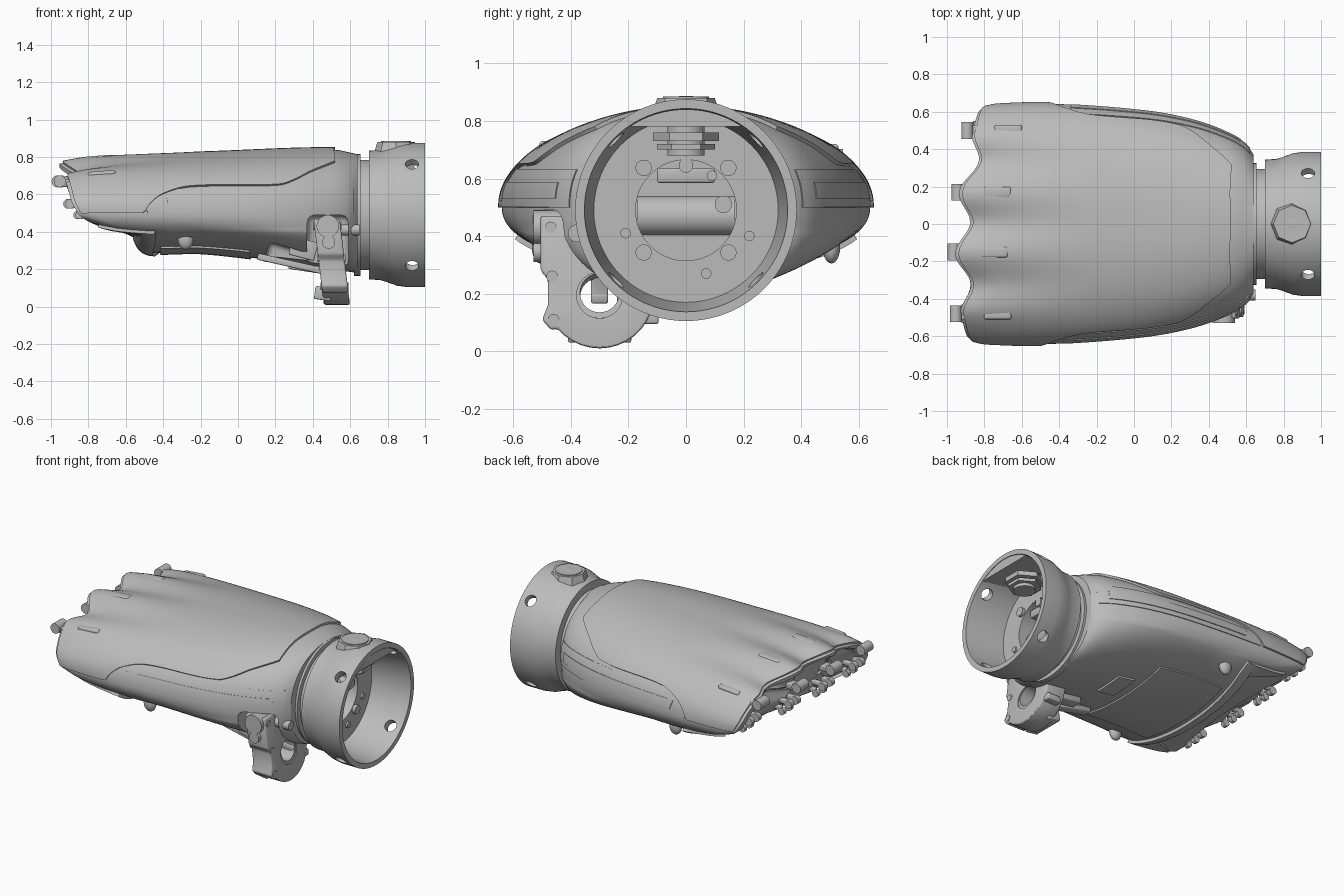
import bpy, bmesh
from math import sin, cos, pi, radians, acos, asin, copysign
from mathutils import Matrix, Vector

if "Cube" in bpy.data.objects:
    bpy.data.objects.remove(bpy.data.objects["Cube"])

grey = bpy.data.materials.new("satin_grey")
grey.use_nodes = True
grey.diffuse_color = (0.5, 0.5, 0.5, 1)
grey.node_tree.nodes["Principled BSDF"].inputs["Base Color"].default_value = (0.5, 0.5, 0.5, 1)
parts = []


def add(name, bm):
    """Turn a bmesh into a finished grey object."""
    bmesh.ops.recalc_face_normals(bm, faces=bm.faces)
    me = bpy.data.meshes.new(name)
    bm.to_mesh(me)
    bm.free()
    ob = bpy.data.objects.new(name, me)
    bpy.context.collection.objects.link(ob)
    me.materials.append(grey)
    parts.append(ob)
    return ob


def apply(ob):
    bpy.context.view_layer.objects.active = ob
    for m in list(ob.modifiers):
        bpy.ops.object.modifier_apply(modifier=m.name)


def cut(ob, cutter):
    m = ob.modifiers.new("cut", 'BOOLEAN')
    m.object, m.solver = cutter, 'EXACT'
    apply(ob)
    parts.remove(cutter)
    bpy.data.objects.remove(cutter)


def bevel(ob, width):
    m = ob.modifiers.new("bevel", 'BEVEL')
    m.width, m.segments = width, 3
    apply(ob)


def box(name, centre, size, tilt=0, soft=0.008):
    bm = bmesh.new()
    bmesh.ops.create_cube(bm, size=1, matrix=Matrix.Translation(centre)
                          @ Matrix.Rotation(tilt, 4, 'Y') @ Matrix.Diagonal((*size, 1)))
    ob = add(name, bm)
    bevel(ob, soft)
    return ob


def rod(name, centre, axis, r, length, r2=None, sides=32):
    bm = bmesh.new()
    turn = Vector((0, 0, 1)).rotation_difference(Vector(axis)).to_matrix().to_4x4()
    bmesh.ops.create_cone(bm, cap_ends=True, segments=sides, radius1=r, radius2=r2 or r,
                          depth=length, matrix=Matrix.Translation(centre) @ turn)
    return add(name, bm)


def ball(name, centre, size):
    bm = bmesh.new()
    bmesh.ops.create_uvsphere(bm, u_segments=24, v_segments=12, radius=1,
                              matrix=Matrix.Translation(centre) @ Matrix.Diagonal((*size, 1)))
    return add(name, bm)


def grid(rows, closed=False):
    bm = bmesh.new()
    vs = [[bm.verts.new(p) for p in row] for row in rows]
    n = len(rows[0])
    for a, b in zip(vs, vs[1:]):
        for j in range(n if closed else n - 1):
            k = (j + 1) % n
            bm.faces.new((a[j], a[k], b[k], b[j]))
    return bm, vs


def lathe(name, profile, steps=80):
    """Spin a closed (x, radius) profile round the wrist axis."""
    rows = [[(x, r * cos(2 * pi * i / steps), AXIS_Z + r * sin(2 * pi * i / steps))
             for i in range(steps)] for x, r in profile + profile[:1]]
    bm, _ = grid(rows, True)
    bmesh.ops.remove_doubles(bm, verts=bm.verts, dist=1e-5)
    return add(name, bm)


def extrude(name, outline, x0, x1, shear=0):
    """Extrude a (y, z) outline along x, leaning with height."""
    bm = bmesh.new()
    ends = [[bm.verts.new((x + shear * z, y, z)) for y, z in outline] for x in (x0, x1)]
    for e in ends:
        bm.faces.new(e)
    n = len(outline)
    for i in range(n):
        k = (i + 1) % n
        bm.faces.new((ends[0][i], ends[0][k], ends[1][k], ends[1][i]))
    return add(name, bm)


def look(table, t):
    """Smooth curve through the table's points."""
    t = min(max(t, table[0][0]), table[-1][0])
    i = next(k for k in range(len(table) - 1) if t <= table[k + 1][0])

    def slope(k):
        (a, p), (b, q) = table[max(k - 1, 0)], table[min(k + 1, len(table) - 1)]
        return (q - p) / (b - a)
    (a, p), (b, q) = table[i], table[i + 1]
    d = b - a
    s = (t - a) / d
    return (p + (q - p) * s * s * (3 - 2 * s)
            + d * s * (1 - s) * (slope(i) * (1 - s) - slope(i + 1) * s))


# Hand shape: u runs from knuckles (0) to wrist (1), angle runs round the section
AXIS_Z, MID, POW, END = 0.49, 0.5, 2.2, 0.64
WIDTH = [(0, .618), (.05, .632), (.25, .638), (.6, .60), (.78, .55), (.91, .48), (.975, .42), (1, .37)]
TOP = [(0, .77), (.1, .795), (.5, .82), (.91, .84), (1, .815)]
BOTTOM = [(0, .40), (.03, .32), (.08, .29), (.3, .29), (.6, .25), (1, .18)]
SLANT = [(.40, .36), (.42, .21), (.46, .11), (.5, .07), (.6, .04), (.75, 0)]
EDGE = [(0, .5), (.23, .5), (.27, .55), (.32, .6), (.42, .64), (.73, .65), (.79, .68), (.84, .72), (.92, .77)]
FINGERS = (.5, .17, -.15, -.48)


def ripple(y):
    return cos(2 * pi * (y - .17) / .327)


def front(y, z):
    y = min(max(y, -.5), .51)
    wave = min(1, max(0, (z - .42) / .15))
    return -.915 + .06 * y + .15 * y * y - .035 * wave * ripple(y) + look(SLANT, z)


def surf(u, a, off=0.0, scale=1.0, sink=0.0):
    c, s = cos(a), sin(a)
    h = (look(TOP, u) - MID if s > 0 else MID - look(BOTTOM, u)) + off
    y = (look(WIDTH, u) + off) * copysign(abs(c) ** (2 / POW), c)
    z = MID + h * copysign(abs(s) ** (2 / POW), s)
    z += .02 * (ripple(y) - 1) * max(0, s) * max(0, 1 - u / .45) ** 1.3
    y, z = y * scale, .58 + (z - .58) * scale
    x = front(y, z) + sink
    return (x + (END - x) * u, y, z)


def angle_at(u, z):
    return asin(min(1, max(0, (z - MID) / (look(TOP, u) - MID)) ** (POW / 2)))


def patch(name, u0, u1, lo, hi, off, thick, nu=40, na=40):
    """Thin plate following the hand, between two angle functions of u."""
    rows = []
    for i in range(nu + 1):
        u = u0 + (u1 - u0) * i / nu
        a, b = lo(u), hi(u)
        rows.append([surf(u, a + (b - a) * j / na, off) for j in range(na + 1)])
    ob = add(name, grid(rows)[0])
    m = ob.modifiers.new("thickness", 'SOLIDIFY')
    m.thickness, m.offset = thick, 0
    apply(ob)


# Main hand body with recessed knuckle face and thumb opening
N = 128
angles = [2 * pi * j / N for j in range(N)]
rows = [[surf(0, a, 0, s, d) for a in angles]
        for s, d in ((.02, .04), (.3, .04), (.6, .04), (.85, .04), (.9, 0))]
rows += [[surf(i / 60, a) for a in angles] for i in range(61)]
bm, vs = grid(rows, True)
bm.faces.new(vs[0])
bm.faces.new(vs[-1])
body = add("palm_body", bm)
cut(body, box("thumb_recess_cutter", (.48, -.5, .22), (.22, .56, .54), 0, .04))
cut(body, box("palm_edge_cutter", (.27, -.52, .16), (.3, .5, .3), .3, .03))

# Outer shell, side bands and strips, palm plate and front lip
patch("back_shell", .012, .92, lambda u: angle_at(u, look(EDGE, u)),
      lambda u: pi - angle_at(u, look(EDGE, u)), .006, .014, 70, 110)
for side, name in ((0, "left"), (1, "right")):
    def turn(a, side=side):
        return pi - a if side else a
    patch(name + "_band", .25, .985, lambda u: turn(0),
          lambda u: turn(angle_at(u, min(look(EDGE, u), .63))), .001, .008, 50, 8)
    patch(name + "_strip", .335, .95, lambda u: turn(angle_at(u, .53)),
          lambda u: turn(angle_at(u, .585)), .005, .009, 50, 4)
patch("palm_plate", .12, .52, lambda u: radians(236), lambda u: radians(302), .004, .012)
patch("palm_latch", .58, .68, lambda u: radians(268), lambda u: radians(285), .004, .016, 8, 8)
patch("front_lip", .01, .09, lambda u: radians(205), lambda u: radians(335), .006, .028, 10, 60)

# Knuckle slots and finger hinges
for y in FINGERS:
    u = .13
    a = acos(copysign((abs(y) / look(WIDTH, u)) ** (POW / 2), y))
    p = surf(u, a)
    box("knuckle_slot", (p[0], y, p[2]), (.15, .06, .03), -.08, .013)
    x = front(y, .67)
    rod("hinge_barrel", (x - .03, y, .67), (0, 1, 0), .032, .09)
    box("hinge_arm", (x + .02, y, .66), (.1, .06, .04))
    for dy in (-.035, .035):
        x = front(y, .55)
        rod("hinge_ring", (x - .01, y + dy, .55), (0, 1, 0), .026, .03)
        box("hinge_lug", (x + .03, y + dy, .56), (.08, .03, .03))
        rod("lower_hinge_ring", (x + .04, y + dy, .49), (0, 1, 0), .022, .025)
        box("lower_hinge_lug", (x + .08, y + dy, .51), (.08, .025, .03))

# Side studs
for s in (-1, 1):
    ball("side_stud", (-.28, s * .505, .36), (.042, .03, .055))

# Wrist neck and cuff
lathe("wrist_neck", [(.62, .18), (.62, .325), (.655, .325), (.655, .295), (.71, .295), (.71, .18)])
cuff = lathe("wrist_cuff", [(.70, .175), (.70, .345), (.76, .347), (.80, .36), (.85, .378), (.9, .385),
                            (1, .385), (1, .353), (.86, .335), (.74, .32), (.74, .175)])
for k in range(4):
    a = pi / 4 + k * pi / 2
    d = Vector((0, cos(a), sin(a)))
    cut(cuff, rod("cuff_hole_cutter", Vector((.93, 0, AXIS_Z)) + d * .37, d, .036, .2))
    rod("plate_screw", Vector((.745, 0, AXIS_Z)) + d * .208, (1, 0, 0), .028, .03)
for y, z in ((-.21, .41), (.22, .40), (.07, .27), (.09, .61)):
    rod("small_screw", (.742, y, z), (1, 0, 0), .018, .02)

# Flat block in the top of the cuff, with button and nut
half = acos(.29 / .35)
extrude("cuff_top_block", [(.35 * sin(t), AXIS_Z + .35 * cos(t))
        for t in (half * (i / 12 - 1) for i in range(25))], .8, .999)
rod("button_base", (.845, 0, .855), (0, 0, 1), .115, .05, .1, 8)
rod("button_ring", (.845, 0, .875), (0, 0, 1), .08, .02)
ball("button_cap", (.845, 0, .878), (.045, .045, .009))
rod("button_nut", (.845, 0, .745), (0, 0, 1), .115, .03, None, 6)
rod("button_washer", (.845, 0, .71), (0, 0, 1), .1, .02, None, 6)
rod("button_stem", (.845, 0, .74), (0, 0, 1), .065, .12)

# Motor seen through the wrist opening
rod("wrist_motor", (.62, 0, .47), (0, 1, 0), .07, .34)
box("wrist_bracket", (.68, 0, .61), (.08, .2, .05))
rod("wrist_pin", (.69, 0, .645), (1, 0, 0), .025, .1)
rod("cable_port", (.68, .13, .51), (1, 0, 0), .03, .1)

# Thumb mount: leaning plate with round bearing
arc = [(-.3 + .19 * cos(radians(t)), .2 + .19 * sin(radians(t))) for t in range(50, -141, -10)]
outline = [(-.505, .47), (-.40, .47), (-.38, .40), (-.2, .40)] + arc
outline += [(-.47, .075), (-.5, .11), (-.48, .16), (-.48, .25), (-.505, .28)]
mount = extrude("thumb_mount", outline, .46, .60, -.12)
bevel(mount, .01)
cut(mount, rod("bearing_cutter", (.5, -.3, .195), (1, 0, 0), .08, .6))
bearing = rod("bearing_ring", (.505, -.3, .195), (1, 0, .12), .088, .13)
cut(bearing, rod("ring_cutter", (.505, -.3, .195), (1, 0, .12), .068, .5))
for y, z in ((-.46, .11), (-.465, .26), (-.47, .43)):
    rod("mount_screw", (.53 - .12 * z, y, z), (1, 0, 0), .02, .15)
box("mount_ear", (.53, -.14, .115), (.1, .09, .04))
box("mount_heel", (.455, -.3, .07), (.09, .22, .07), .15)
rod("thumb_pivot", (.48, -.42, .43), (0, 1, 0), .06, .22)
rod("thumb_pivot_screw", (.485, -.5, .345), (0, 1, 0), .035, .06)
rod("thumb_link", (.56, -.38, .41), (1, 0, 0), .03, .18)
box("thumb_lever", (.35, -.36, .31), (.14, .08, .1), .25)
box("thumb_rail", (.3, -.3, .225), (.4, .06, .035), .22)
box("thumb_rail", (.42, -.2, .2), (.3, .08, .04), .15)

# Smooth shading with crisp edges
for ob in bpy.context.view_layer.objects:
    ob.select_set(ob in parts)
bpy.context.view_layer.objects.active = body
bpy.ops.object.shade_smooth_by_angle(angle=radians(32))
